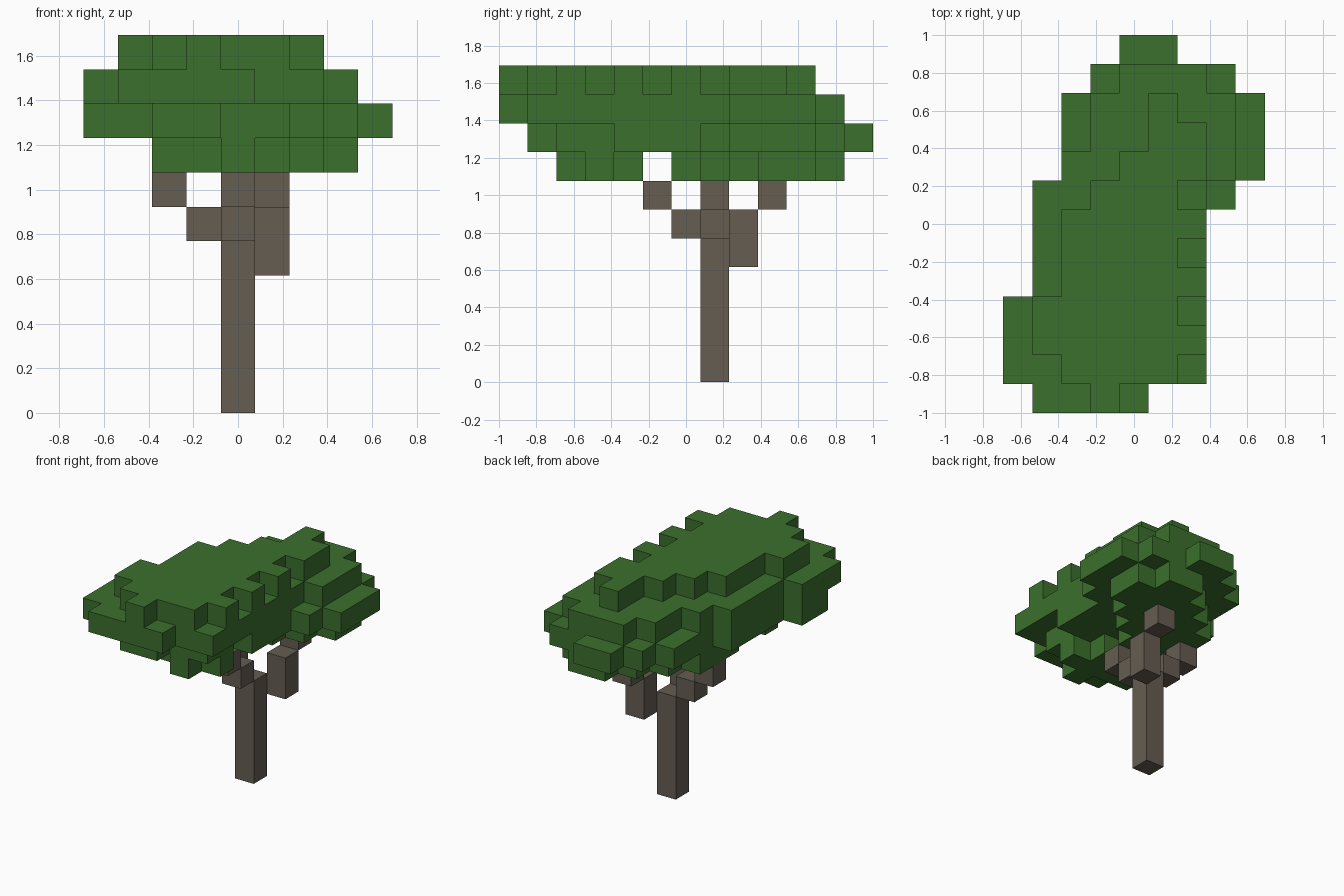
import bpy
import bmesh
import math
from mathutils import Vector

cube = bpy.data.objects.get("Cube")
if cube:
    bpy.data.objects.remove(cube, do_unlink=True)

# Grid of equal blocks: 9 wide, 13 deep, 11 high
BLOCK = 2 / 13
ORIGIN = Vector((-4.5, -6.5, 0)) * BLOCK


def make_material(name, colour):
    material = bpy.data.materials.new(name)
    material.use_nodes = True
    material.diffuse_color = (*colour, 1)
    shader = material.node_tree.nodes["Principled BSDF"]
    shader.inputs["Base Color"].default_value = (*colour, 1)
    shader.inputs["Roughness"].default_value = 0.9
    return material


def outer_faces(cells):
    """Yield the corners of every block side that has no neighbour."""
    for cell in cells:
        for axis in range(3):
            for side in (0, 1):
                step = [0, 0, 0]
                step[axis] = 1 if side else -1
                neighbour = tuple(c + s for c, s in zip(cell, step))
                if neighbour in cells:
                    continue
                u, v = (axis + 1) % 3, (axis + 2) % 3
                corners = []
                for du, dv in ((0, 0), (1, 0), (1, 1), (0, 1)):
                    corner = list(cell)
                    corner[axis] += side
                    corner[u] += du
                    corner[v] += dv
                    corners.append(tuple(corner))
                yield corners if side else corners[::-1]


def build_blocks(name, cells, material):
    """Make one flat-faced shell around a set of grid blocks."""
    bm = bmesh.new()
    verts = {}
    for corners in outer_faces(cells):
        for corner in corners:
            if corner not in verts:
                verts[corner] = bm.verts.new(ORIGIN + Vector(corner) * BLOCK)
        bm.faces.new([verts[corner] for corner in corners])
    # Merge coplanar squares into larger flat faces
    bmesh.ops.dissolve_limit(bm, angle_limit=math.radians(1),
                             verts=bm.verts[:], edges=bm.edges[:])
    mesh = bpy.data.meshes.new(name)
    bm.to_mesh(mesh)
    bm.free()
    mesh.materials.append(material)
    obj = bpy.data.objects.new(name, mesh)
    bpy.context.collection.objects.link(obj)
    return obj


def fill_rows(level, first_row, spans):
    """Fill one layer; each span is the first and last block of a row."""
    return {(column, first_row + row, level)
            for row, (start, end) in enumerate(spans)
            for column in range(start, end + 1)}


bark = make_material("bark brown", (0.130, 0.109, 0.084))
leaf = make_material("leaf green", (0.044, 0.162, 0.026))

# Trunk: a single column of blocks
trunk = {(4, 7, level) for level in range(5)}
build_blocks("trunk", trunk, bark)

# Branches: steps that climb outwards from the trunk top
branches = {
    "front_branch": {(4, 6, 5), (4, 5, 6)},
    "side_branch": {(3, 7, 5), (2, 7, 6)},
    "back_branch": {(5, 8, 4), (5, 8, 5), (5, 9, 6)},
}
for name, cells in branches.items():
    build_blocks(name, cells, bark)

# Canopy: four layers, each filled row by row from front to back
lower_front = fill_rows(7, 2, [(4, 4), (2, 5), (3, 4)])
lower_back = fill_rows(7, 6, [(2, 4), (2, 5), (2, 6), (3, 7), (4, 7), (5, 6)])
wide_layer = fill_rows(8, 1, [(2, 3), (0, 5), (0, 5), (1, 6), (1, 6), (1, 6),
                              (1, 7), (2, 8), (2, 8), (2, 8), (3, 7), (4, 5)])
upper_layer = fill_rows(9, 0, [(1, 4), (0, 6), (0, 6), (0, 6), (1, 6), (1, 6),
                               (1, 6), (1, 6), (2, 7), (3, 7), (3, 7), (4, 6)])
top_layer = fill_rows(10, 0, [(3, 3), (2, 5), (1, 6), (1, 5), (2, 6), (2, 5),
                              (2, 6), (3, 5), (4, 6), (5, 6), (5, 5)])
canopy = lower_front | lower_back | wide_layer | upper_layer | top_layer
build_blocks("leaf_canopy", canopy, leaf)
